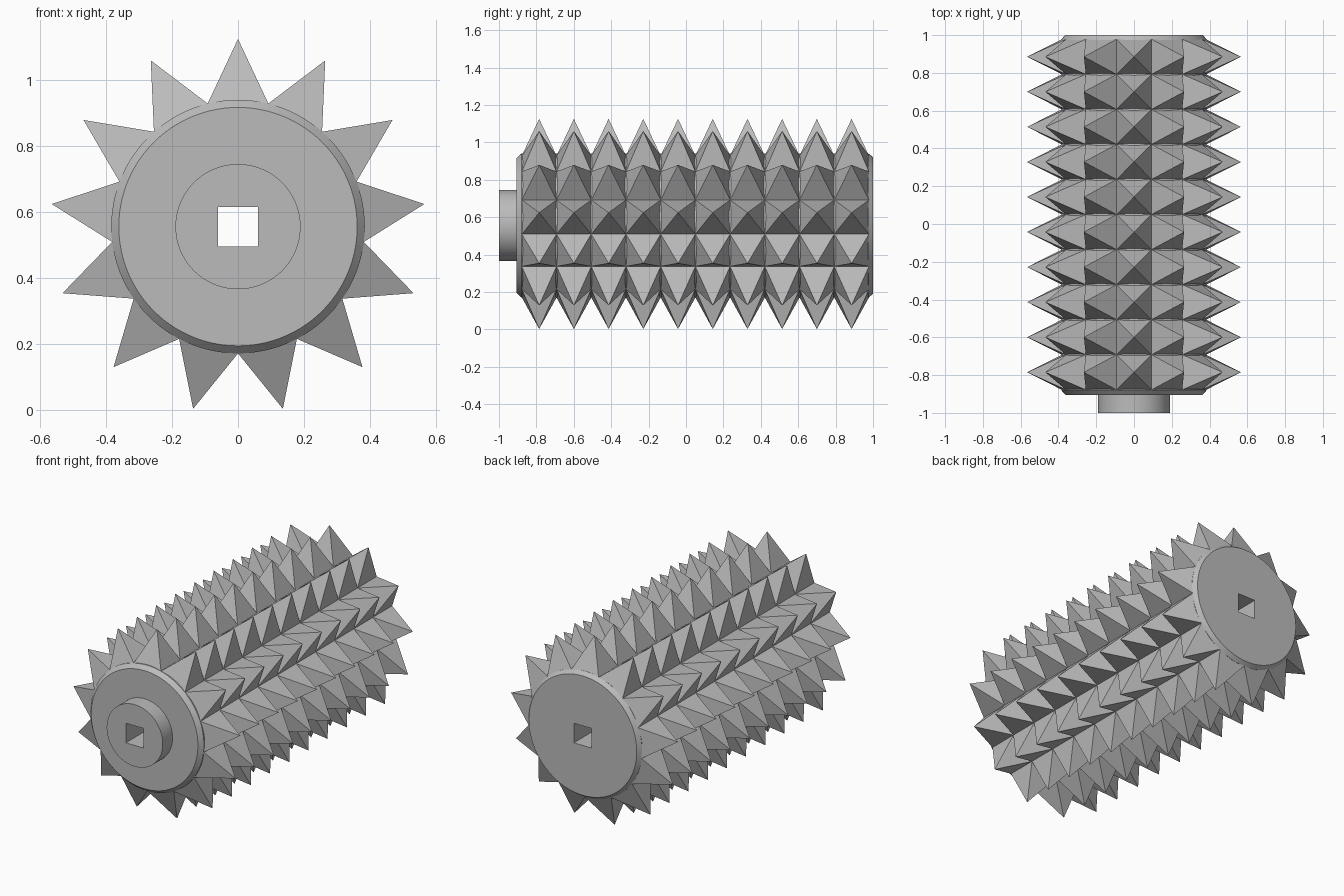
import bpy
import bmesh
from math import cos, sin, tau

if "Cube" in bpy.data.objects:
    bpy.data.objects.remove(bpy.data.objects["Cube"])

AXIS_Z = 0.556       # height of the roller axis
SEGMENTS = 104       # a multiple of both the spike count and the bore's corners
SPIKES, ROWS = 13, 10
DRUM_R, TIP_R, BORE = 0.385, 0.57, 0.06
FIRST_ROW, PITCH = -0.785, 0.1856

steel = bpy.data.materials.new("grey steel")
steel.use_nodes = True
grey = (0.5, 0.5, 0.5, 1)
steel.diffuse_color = grey
steel.node_tree.nodes["Principled BSDF"].inputs["Base Color"].default_value = grey


def add_object(name, bm, smooth):
    bmesh.ops.recalc_face_normals(bm, faces=bm.faces)
    mesh = bpy.data.meshes.new(name)
    bm.to_mesh(mesh)
    bm.free()
    mesh.materials.append(steel)
    obj = bpy.data.objects.new(name, mesh)
    bpy.context.collection.objects.link(obj)
    if smooth:
        bpy.ops.object.select_all(action="DESELECT")
        obj.select_set(True)
        bpy.context.view_layer.objects.active = obj
        bpy.ops.object.shade_smooth_by_angle(angle=0.5)
    return obj


def polar(r, angle, y):
    """Point around the roller axis, angle measured from the top."""
    return (r * sin(angle), y, AXIS_Z + r * cos(angle))


def bored_lathe(name, profile):
    """Revolve (radius, y) points and close the body through a square bore."""
    bm = bmesh.new()
    angles = [tau * i / SEGMENTS for i in range(SEGMENTS)]
    rings = [[bm.verts.new(polar(r, a, y)) for a in angles] for r, y in profile]
    for y in (profile[-1][1], profile[0][1]):
        rings.append([bm.verts.new(polar(BORE / max(abs(sin(a)), abs(cos(a))), a, y))
                      for a in angles])
    for k, ring in enumerate(rings):
        after = rings[(k + 1) % len(rings)]
        for i in range(SEGMENTS):
            j = (i + 1) % SEGMENTS
            bm.faces.new((ring[i], ring[j], after[j], after[i]))
    return add_object(name, bm, True)


# Drum with chamfered ends, and the drive hub on its front
bored_lathe("drum", [(0.362, -0.905), (DRUM_R, -0.88), (DRUM_R, 0.975), (0.366, 1.0)])
bored_lathe("hub", [(0.19, -1.0), (0.19, -0.905)])

# Rows of four-sided spikes whose bases meet edge to edge
bm = bmesh.new()
half = tau / SPIKES / 2
for row in range(ROWS):
    y = FIRST_ROW + row * PITCH
    for n in range(SPIKES):
        a = tau * n / SPIKES
        base = [bm.verts.new(polar(DRUM_R, a + s * half, y + t * PITCH / 2))
                for s, t in ((-1, -1), (1, -1), (1, 1), (-1, 1))]
        tip = bm.verts.new(polar(TIP_R, a, y))
        bm.faces.new(base)
        for i in range(4):
            bm.faces.new((base[i], base[(i + 1) % 4], tip))
add_object("spikes", bm, False)
